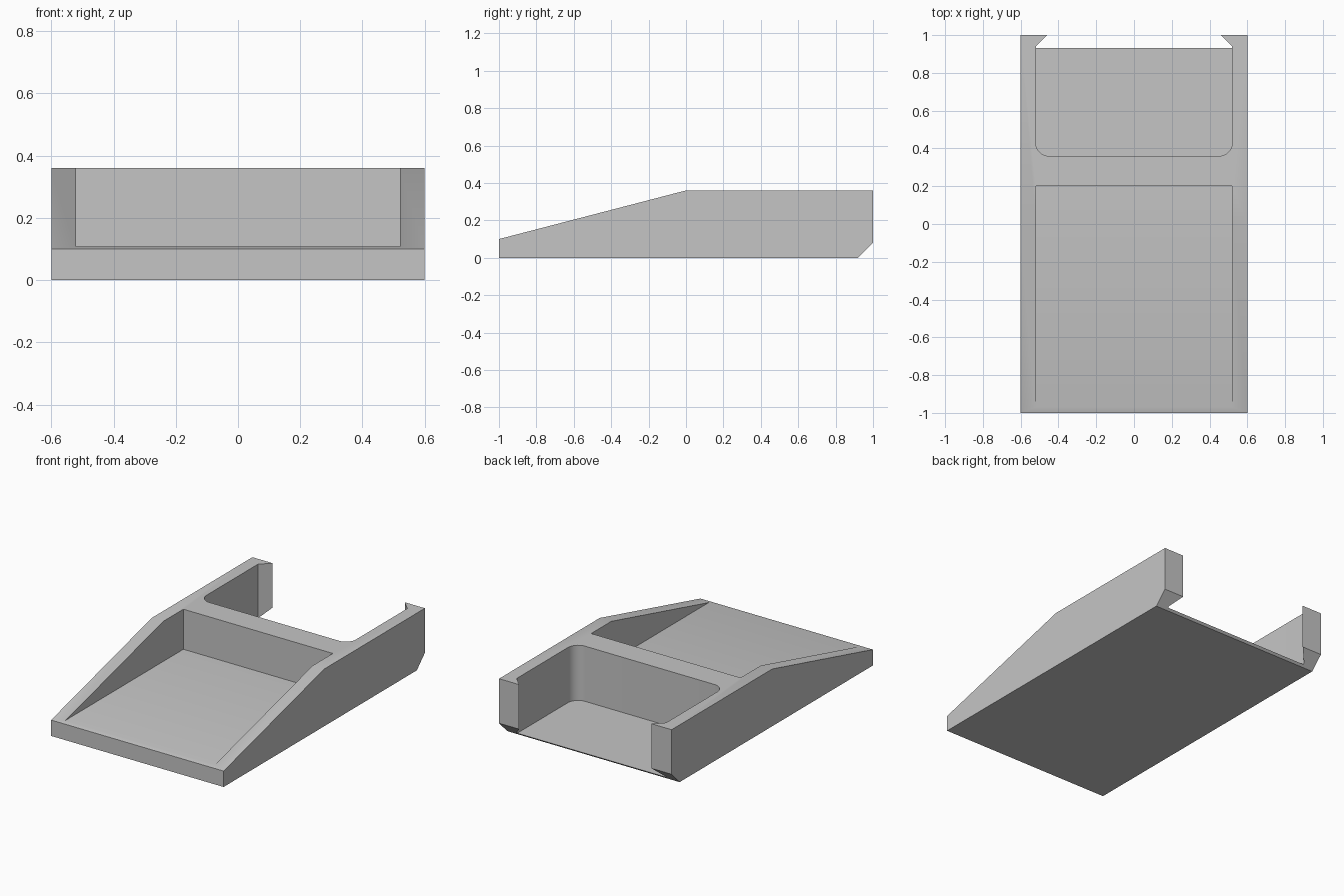
import bpy
import bmesh
from math import cos, sin, radians
from mathutils import Vector

if "Cube" in bpy.data.objects:
    bpy.data.objects.remove(bpy.data.objects["Cube"], do_unlink=True)

grey = bpy.data.materials.new("plain grey")
grey.use_nodes = True
colour = (0.56, 0.56, 0.56, 1)
grey.diffuse_color = colour
grey.node_tree.nodes["Principled BSDF"].inputs["Base Color"].default_value = colour


def prism(name, points, offset):
    """Extrude a closed 3D outline along an offset into a solid."""
    bm = bmesh.new()
    face = bm.faces.new([bm.verts.new(p) for p in points])
    ext = bmesh.ops.extrude_face_region(bm, geom=[face])
    moved = [g for g in ext["geom"] if isinstance(g, bmesh.types.BMVert)]
    bmesh.ops.translate(bm, verts=moved, vec=Vector(offset))
    bmesh.ops.recalc_face_normals(bm, faces=bm.faces)
    mesh = bpy.data.meshes.new(name)
    bm.to_mesh(mesh)
    bm.free()
    mesh.materials.append(grey)
    obj = bpy.data.objects.new(name, mesh)
    bpy.context.collection.objects.link(obj)
    return obj


# Wedge body: side profile swept across the width
half_width, inner = 0.6, 0.52
profile = [(-1, 0), (0.92, 0), (1, 0.08), (1, 0.36), (0, 0.36), (-1, 0.1)]
body = prism("wedge_body", [(-half_width, y, z) for y, z in profile], (2 * half_width, 0, 0))

# Front pocket: square corners, flat floor running out into the slope
floor = 0.108
front = [(-inner, -1.1), (inner, -1.1), (inner, 0.2), (-inner, 0.2)]
front_pocket = prism("front_pocket_cutter", [(x, y, floor) for x, y in front], (0, 0, 1))

# Rear pocket: rounded inner corners, angled lips, open at the back
radius, floor = 0.07, 0.013
half = [(inner - radius + radius * cos(a), 0.36 + radius + radius * sin(a))
        for a in (radians(-90 + 90 * i / 12) for i in range(13))]
half += [(inner, 0.94), (0.46, 1), (0.46, 1.1)]
outline = half + [(-x, y) for x, y in reversed(half)]
rear_pocket = prism("rear_pocket_cutter", [(x, y, floor) for x, y in outline], (0, 0, 1))

# Cut both pockets and discard the cutters
bpy.context.view_layer.objects.active = body
body.select_set(True)
for cutter in (front_pocket, rear_pocket):
    cutter.hide_render = True
    mod = body.modifiers.new("pocket", "BOOLEAN")
    mod.operation = "DIFFERENCE"
    mod.solver = "EXACT"
    mod.object = cutter
    bpy.ops.object.modifier_apply(modifier=mod.name)
    bpy.data.objects.remove(cutter, do_unlink=True)

bpy.ops.object.shade_smooth_by_angle(angle=radians(30))
